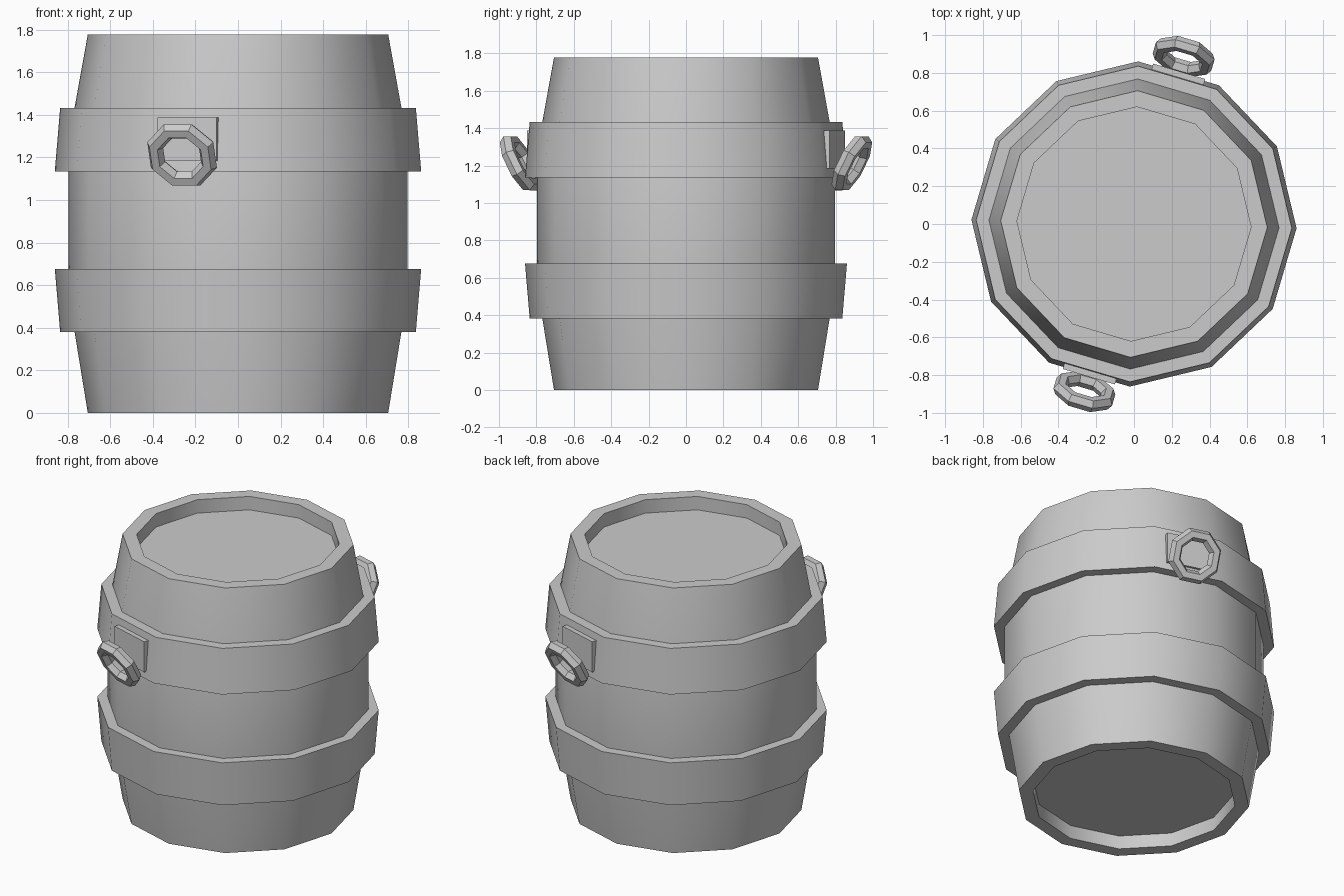
import bpy, bmesh
from math import sin, cos, pi, radians
from mathutils import Matrix, Vector

if "Cube" in bpy.data.objects:
    bpy.data.objects.remove(bpy.data.objects["Cube"])

SIDES = 12
TWIST = radians(-1.5)      # slight turn of the whole barrel
HANDLE = radians(-16.5)    # turn of the front handle from -y


def finish(bm, name, smooth=None):
    bmesh.ops.recalc_face_normals(bm, faces=bm.faces)
    mesh = bpy.data.meshes.new(name)
    bm.to_mesh(mesh)
    bm.free()
    ob = bpy.data.objects.new(name, mesh)
    bpy.context.collection.objects.link(ob)
    if smooth:
        bpy.ops.object.select_all(action='DESELECT')
        bpy.context.view_layer.objects.active = ob
        ob.select_set(True)
        bpy.ops.object.shade_smooth_by_angle(angle=smooth)
    return ob


def lathe(name, profile, capped=False, closed=False):
    """Turn a (radius, height) profile around z."""
    bm = bmesh.new()
    rings = [[bm.verts.new((r * cos(TWIST + 2 * pi * i / SIDES),
                            r * sin(TWIST + 2 * pi * i / SIDES), z))
              for i in range(SIDES)] for r, z in profile]
    pairs = list(zip(rings, rings[1:]))
    if closed:
        pairs.append((rings[-1], rings[0]))
    for a, b in pairs:
        for i in range(SIDES):
            j = (i + 1) % SIDES
            bm.faces.new((a[i], a[j], b[j], b[i]))
    if capped:
        bm.faces.new(rings[0])
        bm.faces.new(rings[-1])
    return finish(bm, name, radians(31))


# Barrel body with recessed heads at both ends
lathe("barrel_body", [(0.62, 0.09), (0.62, 0), (0.706, 0), (0.768, 0.38),
                      (0.797, 0.66), (0.797, 1.15), (0.768, 1.435),
                      (0.706, 1.778), (0.62, 1.778), (0.62, 1.688)], capped=True)

# Flared hoops
lathe("lower_hoop", [(0.76, 0.381), (0.836, 0.381), (0.861, 0.677), (0.79, 0.677)], closed=True)
lathe("upper_hoop", [(0.79, 1.135), (0.861, 1.135), (0.836, 1.433), (0.76, 1.433)], closed=True)


def handle_plate(name, turn):
    bm = bmesh.new()
    bmesh.ops.create_cube(bm, size=1, matrix=turn @ Matrix.Translation((0, -0.82, 1.285))
                          @ Matrix.Diagonal((0.288, 0.046, 0.204, 1)))
    finish(bm, name)


def handle_ring(name, turn, major=0.135, minor=0.04, n=8, m=6):
    """Low-poly torus lying in local xz, leaning out at the bottom."""
    place = turn @ Matrix.Translation((0, -0.925, 1.212)) @ Matrix.Rotation(radians(27), 4, 'X')
    bm = bmesh.new()
    v = []
    for i in range(n):
        a = 2 * pi * (i + 0.5) / n
        row = []
        for k in range(m):
            b = 2 * pi * k / m
            r = major + minor * cos(b)
            row.append(bm.verts.new(place @ Vector((r * cos(a), minor * sin(b), r * sin(a)))))
        v.append(row)
    for i in range(n):
        for k in range(m):
            i2, k2 = (i + 1) % n, (k + 1) % m
            bm.faces.new((v[i][k], v[i2][k], v[i2][k2], v[i][k2]))
    finish(bm, name)


# Ring handles on opposite facets of the upper hoop
for side, extra in (("front", 0), ("back", pi)):
    turn = Matrix.Rotation(HANDLE + extra, 4, 'Z')
    handle_plate(side + "_handle_plate", turn)
    handle_ring(side + "_handle_ring", turn)
